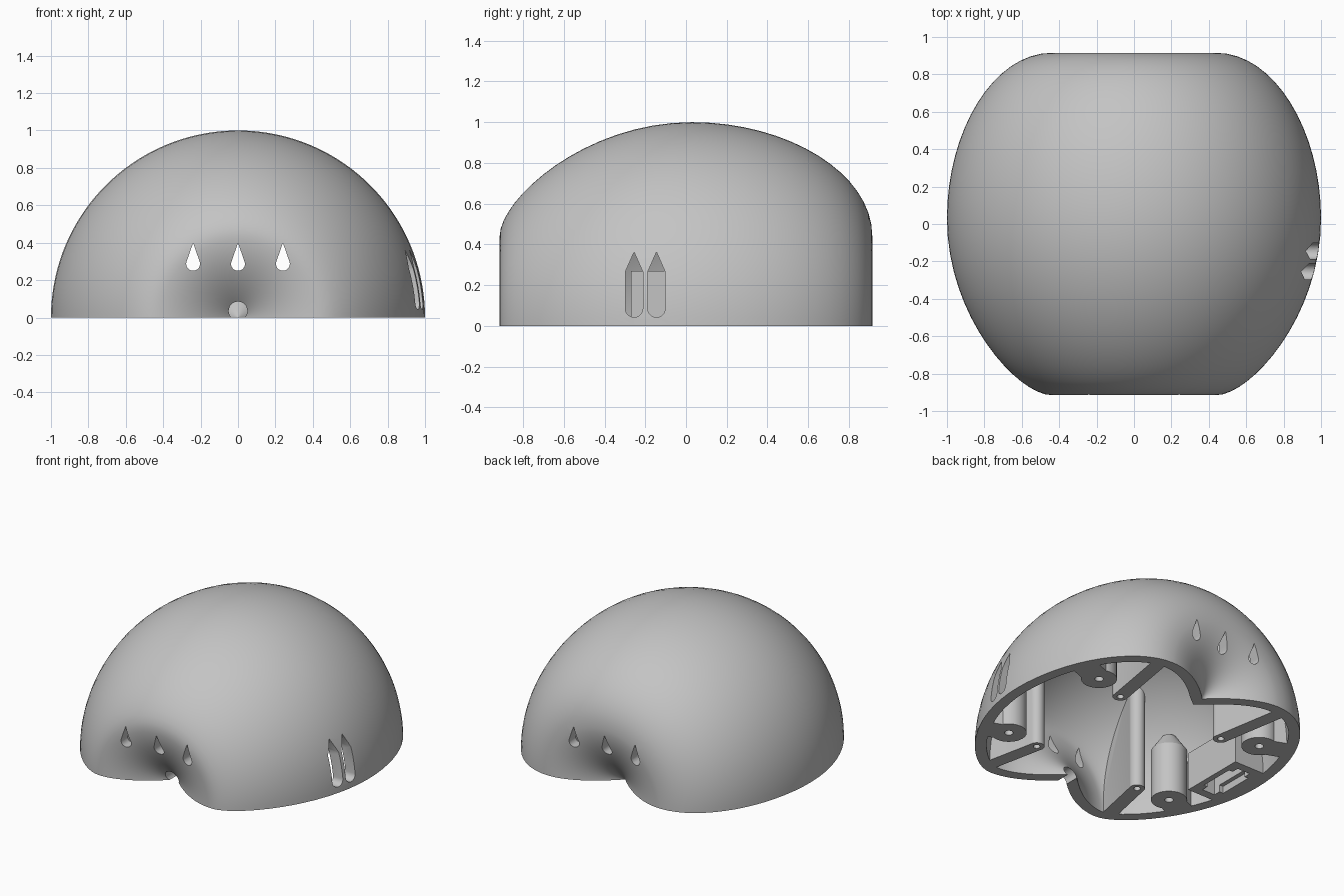
import bpy, bmesh, math
from mathutils import Vector, Matrix
from mathutils.geometry import interpolate_bezier

cube = bpy.data.objects.get("Cube")
if cube:
    bpy.data.objects.remove(cube, do_unlink=True)

grey = bpy.data.materials.new("plain grey")
grey.use_nodes = True
colour = (0.55, 0.55, 0.55, 1)
grey.diffuse_color = colour
grey.node_tree.nodes["Principled BSDF"].inputs["Base Color"].default_value = colour

WALL = 0.075


def finish(name, bm):
    bmesh.ops.recalc_face_normals(bm, faces=bm.faces[:])
    mesh = bpy.data.meshes.new(name)
    bm.to_mesh(mesh)
    bm.free()
    ob = bpy.data.objects.new(name, mesh)
    bpy.context.collection.objects.link(ob)
    mesh.materials.append(grey)
    return ob


def combine(ob, other, operation, keep=False):
    bpy.context.view_layer.objects.active = ob
    mod = ob.modifiers.new("cut", 'BOOLEAN')
    mod.operation, mod.object, mod.solver = operation, other, 'EXACT'
    bpy.ops.object.modifier_apply(modifier=mod.name)
    if not keep:
        bpy.data.objects.remove(other, do_unlink=True)


def prism(name, outline, start, vector):
    """Extrude a closed outline of 3D points along a vector."""
    bm = bmesh.new()
    face = bm.faces.new([bm.verts.new(Vector(p) + Vector(start)) for p in outline])
    ext = bmesh.ops.extrude_face_region(bm, geom=[face])
    verts = [g for g in ext["geom"] if isinstance(g, bmesh.types.BMVert)]
    bmesh.ops.translate(bm, vec=vector, verts=verts)
    if len(bm.faces) == len(outline) + 1:
        bm.faces.new([v for v in list(bm.verts)[:len(outline)]])
    return finish(name, bm)


def arc(radius, a0, a1, n):
    return [(radius * math.cos(math.radians(a0 + (a1 - a0) * i / n)),
             radius * math.sin(math.radians(a0 + (a1 - a0) * i / n))) for i in range(n + 1)]


def cylinder(name, x, y, r, z0, z1, tip=0):
    bm = bmesh.new()
    bmesh.ops.create_cone(bm, cap_ends=True, segments=32, radius1=r, radius2=r, depth=z1 - z0,
                          matrix=Matrix.Translation((x, y, (z0 + z1) / 2)))
    if tip:
        top = max(bm.faces, key=lambda f: f.calc_center_median().z)
        new = bmesh.ops.extrude_face_region(bm, geom=[top])
        verts = [g for g in new["geom"] if isinstance(g, bmesh.types.BMVert)]
        bmesh.ops.delete(bm, geom=[top], context='FACES_ONLY')
        for v in verts:
            v.co = Vector((x + (v.co.x - x) * 0.4, y + (v.co.y - y) * 0.4, z1 + tip))
    return finish(name, bm)


# Half-section of the dome as (y, radius): dimple, rim, crown, rim, dimple
knots = [((-.68, 0), (-.80, .12), (-.915, .28), (-.915, .44)),
         ((-.915, .44), (-.915, .62), (-.5, 1), (.03, 1)),
         ((.03, 1), (.5, 1), (.915, .75), (.915, .44)),
         ((.915, .44), (.915, .28), (.80, .12), (.68, 0))]
profile = []
for seg in knots:
    pts = interpolate_bezier(*[Vector(p) for p in seg], 17)
    profile += [p.to_2d() for p in pts][(1 if profile else 0):]


def inset(points, d):
    out = []
    for i, p in enumerate(points):
        t = (points[min(i + 1, len(points) - 1)] - points[max(i - 1, 0)]).normalized()
        out.append(p + Vector((t.y, -t.x)) * d)
    for i, s in ((0, 1), (-1, -1)):
        out[i] = Vector((points[i].x + s * d * 1.2, 0))
    return out


def dome(name, points, skirt=0):
    bm = bmesh.new()
    verts = [bm.verts.new((p.y, p.x, 0)) for p in points]
    edges = [bm.edges.new(pair) for pair in zip(verts, verts[1:])]
    bmesh.ops.spin(bm, geom=verts + edges, cent=(0, 0, 0), axis=(0, -1, 0),
                   angle=math.pi, steps=72)
    bmesh.ops.remove_doubles(bm, verts=bm.verts[:], dist=1e-5)
    rim = [e for e in bm.edges if e.is_boundary]
    base = bmesh.ops.contextual_create(bm, geom=rim)["faces"]
    if skirt:
        new = bmesh.ops.extrude_face_region(bm, geom=base)["geom"]
        bmesh.ops.translate(bm, vec=(0, 0, -skirt),
                            verts=[g for g in new if isinstance(g, bmesh.types.BMVert)])
        bmesh.ops.delete(bm, geom=[f for f in base if f.is_valid], context='FACES_ONLY')
    return finish(name, bm)


# Hollow shell open at the bottom
shell = dome("dome_shell", profile)
combine(shell, dome("cavity_cutter", inset(profile, WALL), 0.1), 'DIFFERENCE')

# Teardrop vents through front and back
drop = [(x, 0, z) for x, z in arc(0.037, 165, 375, 16)] + [(0, 0, 0.112)]
for x in (-.24, 0, .24):
    combine(shell, prism("drop_cutter", drop, (x, -1.2, .287), (0, 2.4, 0)), 'DIFFERENCE')

# Two pointed slots on the side
slot = [(0, y, z) for y, z in arc(0.043, 180, 360, 12)] + [(0, .043, .18), (0, 0, .277), (0, -.043, .18)]
for y in (-.255, -.145):
    combine(shell, prism("slot_cutter", slot, (.7, y, .085), (.5, 0, 0)), 'DIFFERENCE')

# Cable hole at the front dimple
ring = [(x, 0, z) for x, z in arc(0.05, 0, 348.75, 31)]
combine(shell, prism("hole_cutter", ring, (0, -1, .035), (0, .7, 0)), 'DIFFERENCE')

# Interior parts are trimmed to stay inside the shell
trim = dome("trim_helper", inset(profile, 0.02))
parts = [shell]


def rib(name, a, b, w, h):
    a, b = Vector(a), Vector(b)
    side = (b - a).orthogonal().normalized() * w
    outline = [(p.x, p.y, 0) for p in (a + side, b + side, b - side, a - side)]
    return prism(name, outline, (0, 0, 0), (0, 0, h))


for sx, side in ((1, "left"), (-1, "right")):
    for sy, end in ((1, "back"), (-1, "front")):
        tag = f"{end}_{side}"
        # Screw boss joined to the side wall
        x, y = sx * .67, sy * .45
        boss = cylinder("boss_" + tag, x, y, .115, 0, .36, .1)
        combine(boss, rib("web", (x, y), (sx * 1.0, sy * .58), .09, .3), 'UNION')
        combine(boss, trim, 'INTERSECT', True)
        combine(boss, cylinder("bore", x, y, .028, -.1, .25), 'DIFFERENCE')
        parts.append(boss)
        # Tall round-nosed rib running to the end wall
        x, y = sx * .42, (.365 if sy > 0 else -.47)
        post = cylinder("rib_" + tag, x, y, .05, 0, 1)
        combine(post, rib("web", (x, y), (sx * .52, sy * .95), .049, 1), 'UNION')
        combine(post, trim, 'INTERSECT', True)
        combine(post, cylinder("bore", x, y, .022, -.1, .2), 'DIFFERENCE')
        parts.append(post)

# Socket block on the side wall with a stepped pocket
socket = rib("socket_block", (-.85, -.27), (-.85, .2), .17, .27)
combine(socket, trim, 'INTERSECT', True)
for y0, y1, w, h in ((-.21, .14, .05, .2), (-.16, .09, .08, .06)):
    pocket = rib("pocket", (-.8, y0), (-.8, y1), w, h)
    pocket.data.transform(Matrix.Translation((0, 0, -.01)))
    combine(socket, pocket, 'DIFFERENCE')
parts.append(socket)
bpy.data.objects.remove(trim, do_unlink=True)

# Smooth curved faces, crisp cut edges
for ob in parts:
    bpy.ops.object.select_all(action='DESELECT')
    ob.select_set(True)
    bpy.context.view_layer.objects.active = ob
    bpy.ops.object.shade_smooth_by_angle(angle=math.radians(30))
